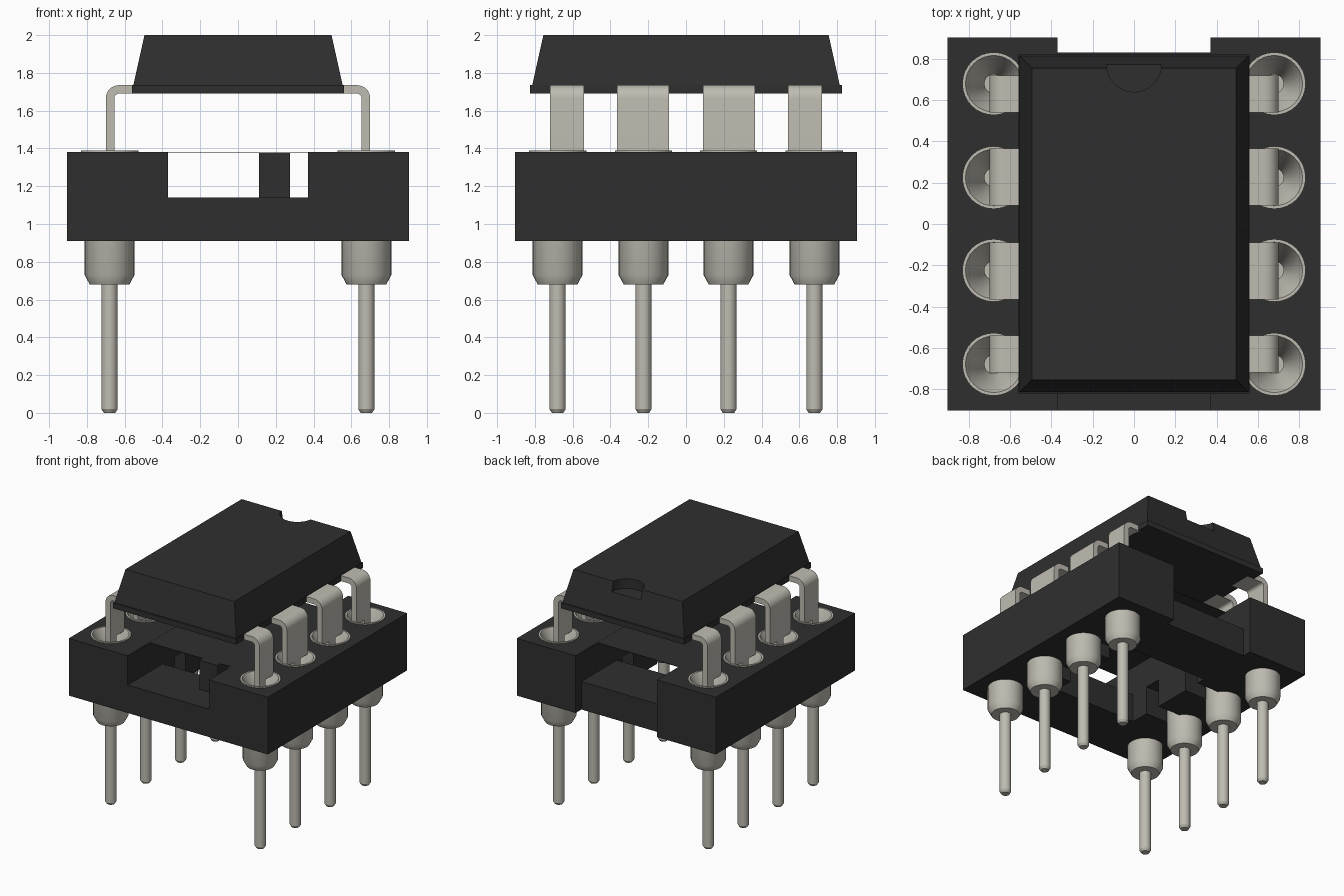
import bpy, bmesh, math
from mathutils import Matrix, Vector

if "Cube" in bpy.data.objects:
    bpy.data.objects.remove(bpy.data.objects["Cube"], do_unlink=True)


def material(name, rgb):
    m = bpy.data.materials.new(name)
    m.use_nodes = True
    m.diffuse_color = (*rgb, 1)
    node = next(n for n in m.node_tree.nodes if n.type == 'BSDF_PRINCIPLED')
    node.inputs["Base Color"].default_value = (*rgb, 1)
    return m


black = material("black_plastic", (0.028, 0.028, 0.028))
silver = material("tinned_metal", (0.52, 0.50, 0.44))


def finish(name, bm, mat, smooth=False):
    bmesh.ops.recalc_face_normals(bm, faces=bm.faces)
    mesh = bpy.data.meshes.new(name)
    bm.to_mesh(mesh)
    bm.free()
    mesh.materials.append(mat)
    ob = bpy.data.objects.new(name, mesh)
    bpy.context.collection.objects.link(ob)
    activate(ob)
    if smooth:
        bpy.ops.object.shade_smooth_by_angle(angle=math.radians(30))
    return ob


def activate(ob):
    bpy.ops.object.select_all(action='DESELECT')
    ob.select_set(True)
    bpy.context.view_layer.objects.active = ob


def add_box(bm, lo, hi, taper=(0, 0)):
    """Box between two corners; taper pulls the top edges inward."""
    lo, hi = Vector(lo), Vector(hi)
    verts = bmesh.ops.create_cube(bm, size=1)["verts"]
    for v in verts:
        top = v.co.z > 0
        sx, sy = math.copysign(1, v.co.x), math.copysign(1, v.co.y)
        v.co = (lo + hi) / 2 + v.co * (hi - lo)
        if top:
            v.co.x -= sx * taper[0]
            v.co.y -= sy * taper[1]


def box(name, lo, hi, mat, taper=(0, 0)):
    bm = bmesh.new()
    add_box(bm, lo, hi, taper)
    return finish(name, bm, mat)


def cylinder(name, x, y, r, z0, z1):
    bm = bmesh.new()
    bmesh.ops.create_cone(bm, cap_ends=True, segments=48, radius1=r, radius2=r, depth=z1 - z0,
                          matrix=Matrix.Translation((x, y, (z0 + z1) / 2)))
    return finish(name, bm, black)


def cut(target, cutter):
    cutter.hide_render = True
    mod = target.modifiers.new("cut", 'BOOLEAN')
    mod.operation, mod.solver, mod.object = 'DIFFERENCE', 'EXACT', cutter
    activate(target)
    bpy.ops.object.modifier_apply(modifier=mod.name)
    bpy.data.objects.remove(cutter, do_unlink=True)


def lathe(name, profile, x, y):
    bm = bmesh.new()
    verts = [bm.verts.new((r, 0, z)) for r, z in profile]
    edges = [bm.edges.new(pair) for pair in zip(verts, verts[1:])]
    bmesh.ops.spin(bm, geom=verts + edges, cent=(0, 0, 0), axis=(0, 0, 1),
                   angle=2 * math.pi, steps=32)
    bmesh.ops.remove_doubles(bm, verts=bm.verts, dist=0.0001)
    bmesh.ops.translate(bm, verts=bm.verts, vec=(x, y, 0))
    return finish(name, bm, silver, True)


PIN_X, PIN_YS = 0.68, (-0.68, -0.225, 0.225, 0.68)
HALF, RAIL = 0.905, 0.37

# Socket housing: block with a channel, an end notch and a central opening
housing = box("socket_housing", (-HALF, -HALF, 0.91), (HALF, HALF, 1.38), black)
cut(housing, box("channel", (-RAIL, -1, 1.14), (RAIL, 1, 1.6), black))
cut(housing, box("end_notch", (-RAIL, 0.83, 0.8), (RAIL, 1, 1.5), black))
cut(housing, box("opening", (-RAIL, -0.45, 0.8), (RAIL, 0.37, 1.3), black))

# Slots that bare the middle sleeves, and bores for all contacts
for side in (-1, 1):
    for y in PIN_YS:
        if abs(y) < 0.5:
            xs = sorted((side * 0.3, side * 0.58))
            cut(housing, box("slot", (xs[0], y - 0.07, 0.8), (xs[1], y + 0.07, 1.14), black))
        cut(housing, cylinder("bore", side * PIN_X, y, 0.138, 1.0, 1.6))

# Strut and thin web across the channel
box("channel_strut", (0.11, -0.66, 1.135), (0.275, -0.5, 1.379), black)
box("channel_web", (-RAIL, -0.62, 1.375), (RAIL, 0.62, 1.379), black)

# Turned contacts: tail, barrel and funnel
contact = [(0, 0), (0.03, 0), (0.043, 0.02), (0.043, 0.68), (0.105, 0.68), (0.132, 0.73),
           (0.132, 1.36), (0.152, 1.381), (0.152, 1.39), (0.137, 1.39), (0.045, 1.2),
           (0.045, 1.1), (0, 1.1)]


def lead(name, side, y0, y1, pin_y):
    """Bent flat strip with a narrow end going into the contact."""
    outer, inner = [(0.5, 1.735)], [(0.5, 1.69)]
    for i in range(9):
        a = math.pi / 2 * (1 - i / 8)
        for path, r in ((outer, 0.07), (inner, 0.025)):
            path.append((0.63 + r * math.cos(a), 1.665 + r * math.sin(a)))
    outline = outer + [(0.70, 1.37), (0.655, 1.37)] + inner[::-1]
    bm = bmesh.new()
    face = bm.faces.new([bm.verts.new((side * x, y0, z)) for x, z in outline])
    moved = bmesh.ops.extrude_face_region(bm, geom=[face])["geom"]
    bmesh.ops.translate(bm, vec=(0, y1 - y0, 0),
                        verts=[v for v in moved if isinstance(v, bmesh.types.BMVert)])
    xs = sorted((side * 0.655, side * 0.70))
    add_box(bm, (xs[0], pin_y - 0.04, 1.15), (xs[1], pin_y + 0.04, 1.38))
    return finish(name, bm, silver, True)


for side, label in ((1, "left"), (-1, "right")):
    for i, y in enumerate(PIN_YS):
        lathe(f"contact_{label}_{i + 1}", contact, side * PIN_X, y)
        near, far = (0.54, 0.72) if abs(y) > 0.5 else (0.09, 0.365)
        y0, y1 = sorted((math.copysign(near, y), math.copysign(far, y)))
        lead(f"lead_{label}_{i + 1}", side, y0, y1, y)

# Chip package: rim, tapered cap and half-round index notch
box("chip_rim", (-0.56, -0.825, 1.69), (0.56, 0.825, 1.735), black)
cap = box("chip_cap", (-0.555, -0.815, 1.73), (0.555, 0.815, 2.0), black, (0.06, 0.06))
cut(cap, cylinder("index_notch", 0, 0.772, 0.132, 1.92, 2.1))
